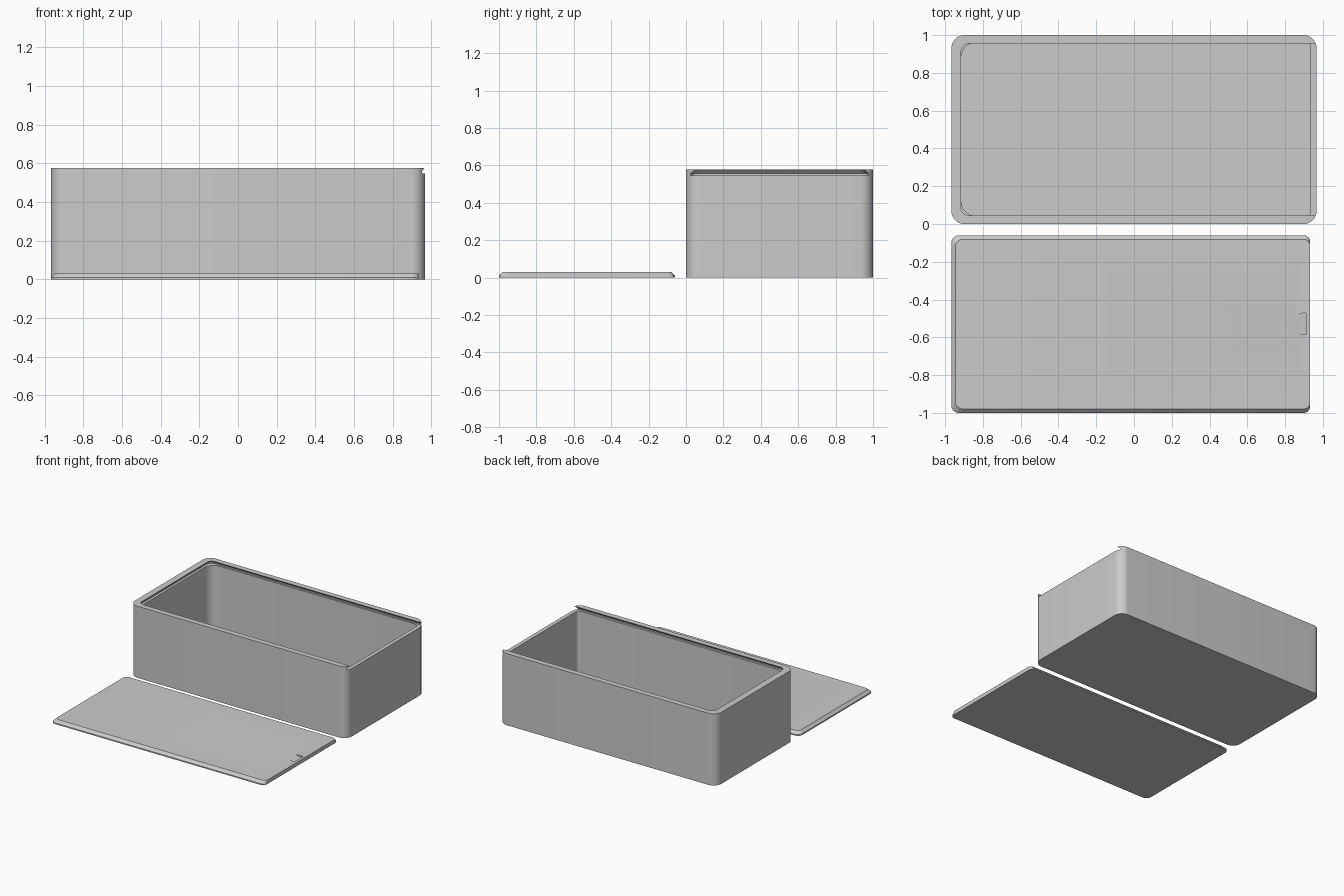
import bpy, bmesh, math

if "Cube" in bpy.data.objects:
    bpy.data.objects.remove(bpy.data.objects["Cube"], do_unlink=True)

grey = bpy.data.materials.new("plain grey")
grey.use_nodes = True
GREY = (0.6, 0.6, 0.6, 1)
grey.diffuse_color = GREY
grey.node_tree.nodes["Principled BSDF"].inputs["Base Color"].default_value = GREY


def ring(x0, x1, y0, y1, z, r_left, r_right, steps=10):
    """Rounded rectangle with separate radii for its left and right ends."""
    corners = [(x1, y1, -1, -1, r_right, 0), (x0, y1, 1, -1, r_left, 1),
               (x0, y0, 1, 1, r_left, 2), (x1, y0, -1, 1, r_right, 3)]
    pts = []
    for x, y, sx, sy, r, quarter in corners:
        for i in range(steps + 1):
            a = (quarter + i / steps) * math.pi / 2
            pts.append((x + sx * r + r * math.cos(a), y + sy * r + r * math.sin(a), z))
    return pts


def loft(name, rings):
    """Closed solid through a stack of rings."""
    bm = bmesh.new()
    rows = [[bm.verts.new(p) for p in pts] for pts in rings]
    n = len(rows[0])
    bm.faces.new(rows[0][::-1])
    bm.faces.new(rows[-1])
    for low, high in zip(rows, rows[1:]):
        for i in range(n):
            j = (i + 1) % n
            bm.faces.new((low[i], low[j], high[j], high[i]))
    mesh = bpy.data.meshes.new(name)
    bm.to_mesh(mesh)
    bm.free()
    mesh.materials.append(grey)
    obj = bpy.data.objects.new(name, mesh)
    bpy.context.collection.objects.link(obj)
    return obj


def cut(target, cutter):
    """Subtract the cutter and discard it."""
    cutter.hide_render = True
    bpy.ops.object.select_all(action="DESELECT")
    bpy.context.view_layer.objects.active = target
    target.select_set(True)
    mod = target.modifiers.new("cut", "BOOLEAN")
    mod.operation, mod.solver, mod.object = "DIFFERENCE", "EXACT", cutter
    bpy.ops.object.modifier_apply(modifier=mod.name)
    bpy.data.objects.remove(cutter, do_unlink=True)


def dovetail(x0, x1, y0, y1, z, rise, r_right):
    """Sliding-lid section: short upright edge, then sides and left end lean in."""
    slope = 0.02 / 0.02 * (rise - 0.01)
    return [ring(x0, x1, y0, y1, z, 0.04, r_right),
            ring(x0, x1, y0, y1, z + 0.01, 0.04, r_right),
            ring(x0 + slope, x1, y0 + slope, y1 - slope, z + rise, 0.04, r_right)]


# Box: rounded body, hollowed, with a lid groove open at the +x end
TOP = 0.577
box = loft("box", [ring(-0.967, 0.967, 0, 1, z, 0.07, 0.07) for z in (0, TOP)])
cut(box, loft("cavity", [ring(-0.915, 0.935, 0.042, 0.962, z, 0.08, 0.025)
                         for z in (0.04, 0.552)]))
cut(box, loft("groove", dovetail(-0.935, 1.2, 0.025, 0.975, 0.547, 0.034, 0.01)))

# Sliding lid lying in front of the box
lid = loft("sliding_lid", dovetail(-0.967, 0.933, -1, -0.06, 0, 0.031, 0.035))

# Thumb notch: a ramp that deepens towards the +x end of the lid
notch = loft("notch", [
    [(0.909, -0.585, 0.012), (0.91, -0.585, 0.012), (0.91, -0.47, 0.012), (0.909, -0.47, 0.012)],
    [(0.835, -0.575, 0.036), (0.91, -0.585, 0.036), (0.91, -0.47, 0.036), (0.835, -0.48, 0.036)]])
cut(lid, notch)

# Smooth the rounded corners, keep the edges crisp
for obj in (box, lid):
    bpy.ops.object.select_all(action="DESELECT")
    obj.select_set(True)
    bpy.context.view_layer.objects.active = obj
    bpy.ops.object.shade_smooth_by_angle(angle=math.radians(30))
